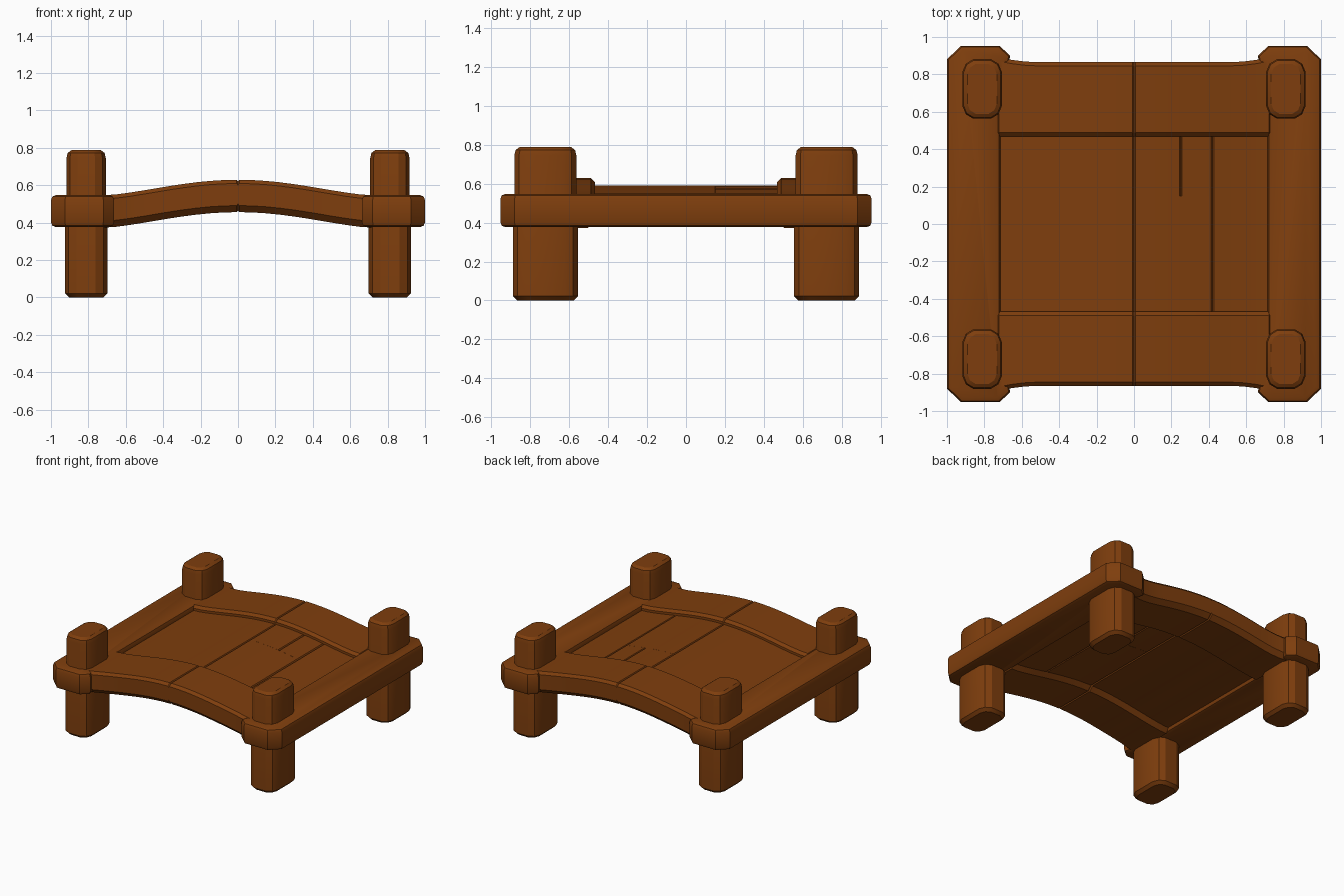
import bpy, bmesh, math

if "Cube" in bpy.data.objects:
    bpy.data.objects.remove(bpy.data.objects["Cube"])

wood = bpy.data.materials.new("brown wood")
wood.diffuse_color = (0.21, 0.048, 0.004, 1)
wood.use_nodes = True
wood.node_tree.nodes["Principled BSDF"].inputs["Base Color"].default_value = wood.diffuse_color


def finish(bm, name):
    bmesh.ops.recalc_face_normals(bm, faces=bm.faces)
    me = bpy.data.meshes.new(name)
    bm.to_mesh(me)
    bm.free()
    me.materials.append(wood)
    ob = bpy.data.objects.new(name, me)
    bpy.context.collection.objects.link(ob)
    bpy.ops.object.select_all(action='DESELECT')
    ob.select_set(True)
    bpy.context.view_layer.objects.active = ob
    bpy.ops.object.shade_smooth_by_angle(angle=math.radians(28))
    return ob


def loft(name, rings):
    """Skin a list of closed rings and cap both ends."""
    bm = bmesh.new()
    vs = [[bm.verts.new(p) for p in r] for r in rings]
    n = len(vs[0])
    for a, b in zip(vs, vs[1:]):
        for i in range(n):
            j = (i + 1) % n
            bm.faces.new((a[i], a[j], b[j], b[i]))
    bm.faces.new(vs[0])
    bm.faces.new(vs[-1])
    return finish(bm, name)


def arch(x):
    """Rise of the arched deck at x."""
    return 0.083 * max(0, math.cos(math.pi * x / 1.42)) ** 1.4


def arched_plank(name, x0, x1, y0, y1, zb, zt, cb, ct, flare=0):
    """Plank following the arch, with chamfered long edges and grooved ends."""
    g, n = 0.007, max(3, round((x1 - x0) / 0.07))
    xs = [x0] + [x0 + g + (x1 - x0 - 2 * g) * i / n for i in range(n + 1)] + [x1]
    rings = []
    for k, x in enumerate(xs):
        s = 0.009 if k in (0, len(xs) - 1) else 0
        b, t = zb + arch(x) + s, zt + arch(x) - s
        f = flare * max(0, (abs(x) - 0.5) / 0.22) ** 2
        lo, hi = (y0 - (f if y0 < 0 else 0), y1 + (f if y1 > 0 else 0))
        rings.append([(x, lo + cb, b), (x, hi - cb, b), (x, hi, b + cb), (x, hi, t - ct),
                      (x, hi - ct, t), (x, lo + ct, t), (x, lo, t - ct), (x, lo, b + cb)])
    return loft(name, rings)


def post_ring(cx, cy, hx, hy, z):
    """Elongated rounded octagon."""
    q = [(1, 0.58), (0.83, 0.85), (0.45, 1)]
    pts = q + [(-x, y) for x, y in q[::-1]]
    pts += [(-x, -y) for x, y in pts]
    return [(cx + hx * x, cy + hy * y, z) for x, y in pts]


# corner posts: wider leg below the frame, slimmer stub above
for sx, xn in ((-1, "left"), (1, "right")):
    for sy, yn in ((-1, "front"), (1, "back")):
        prof = [(0.022, 0), (0, 0.022), (0, 0.45), (0.008, 0.5), (0.008, 0.745),
                (0.014, 0.772), (0.034, 0.787)]
        loft(f"{yn}_{xn}_post", [post_ring(sx * 0.812, sy * 0.722, 0.113 - d, 0.167 - d, z)
                                 for d, z in prof])

# side beams with chunky chamfered heads at both ends
half = [(1.0, 0.88), (0.925, 0.953), (0.72, 0.953), (0.662, 0.9), (0.672, 0.85), (0.715, 0.78)]
outline = half + [(x, -y) for x, y in half[::-1]]
for sx, xn in ((-1, "left"), (1, "right")):
    bm = bmesh.new()
    f = bm.faces.new([bm.verts.new((sx * x, y, 0.376)) for x, y in outline])
    ext = bmesh.ops.extrude_face_region(bm, geom=[f])
    for v in ext["geom"]:
        if isinstance(v, bmesh.types.BMVert):
            v.co.z = 0.547
    bmesh.ops.recalc_face_normals(bm, faces=bm.faces)
    rim = [e for e in bm.edges if abs(e.verts[0].co.z - e.verts[1].co.z) < 1e-4]
    bmesh.ops.bevel(bm, geom=rim, offset=0.026, segments=2, profile=0.5, affect='EDGES')
    finish(bm, f"{xn}_side_beam")

# arched front and back beams, each in two halves meeting at the middle
for sy, yn in ((-1, "front"), (1, "back")):
    y0, y1 = sorted((sy * 0.468, sy * 0.865))
    for x0, x1, xn in ((-0.73, 0, "left"), (0, 0.73, "right")):
        arched_plank(f"{yn}_beam_{xn}", x0, x1, y0, y1, 0.373, 0.546, 0.035, 0.02, 0.025)

# recessed deck planks; the short pair makes the partial split
for i, (x0, x1, y0, y1) in enumerate(((-0.74, 0, -0.5, 0.5), (0, 0.42, -0.5, 0.15),
                                      (0, 0.25, 0.15, 0.5), (0.25, 0.42, 0.15, 0.5),
                                      (0.42, 0.74, -0.5, 0.5))):
    arched_plank(f"deck_plank_{i + 1}", x0, x1, y0, y1, 0.405, 0.508, 0.0005, 0.0005)
